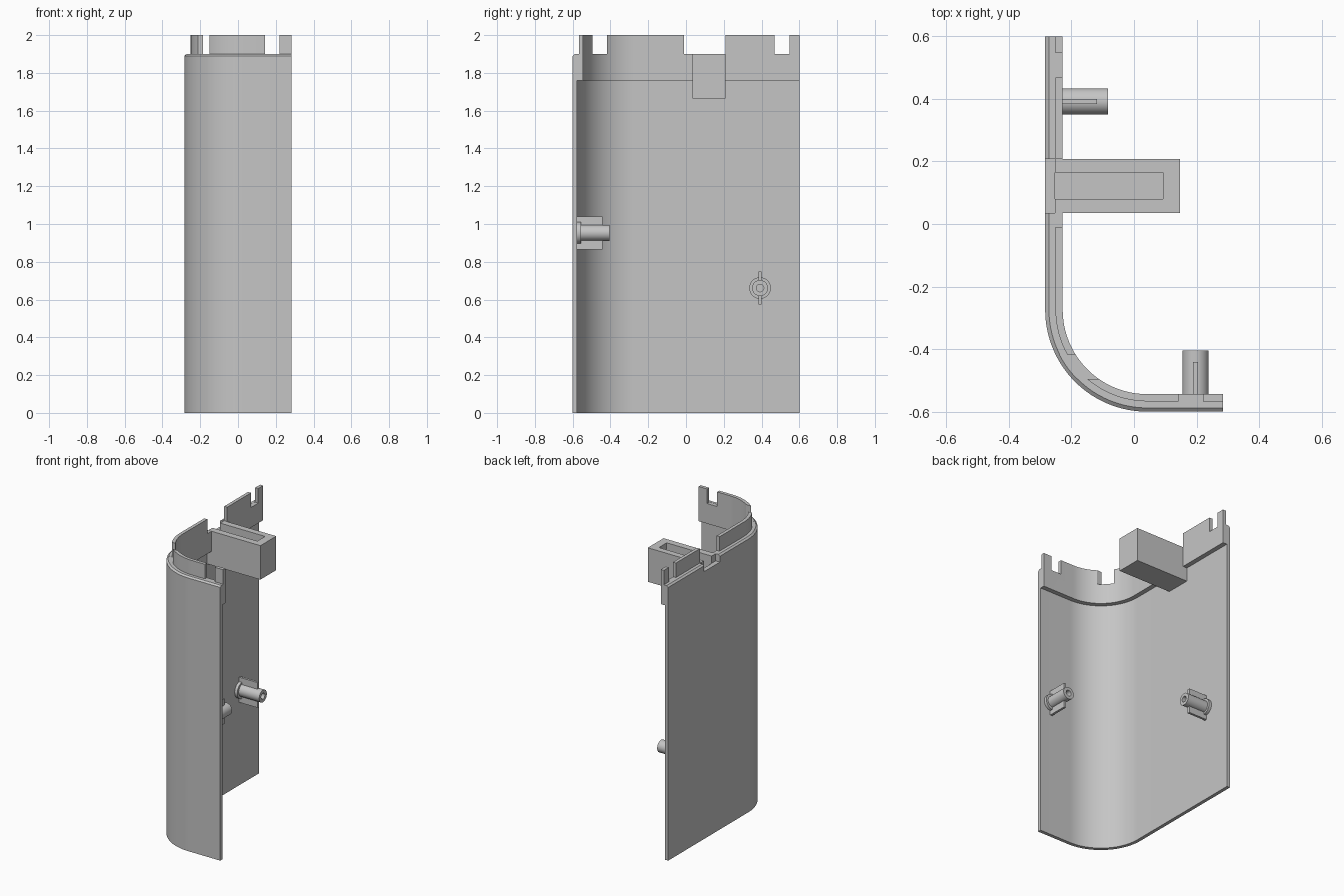
import bpy, bmesh, math
from mathutils import Matrix, Vector

cube = bpy.data.objects.get("Cube")
if cube:
    bpy.data.objects.remove(cube, do_unlink=True)

grey = bpy.data.materials.new("light_grey_plastic")
grey.use_nodes = True
colour = (0.56, 0.56, 0.56, 1)
grey.diffuse_color = colour
grey.node_tree.nodes["Principled BSDF"].inputs["Base Color"].default_value = colour


def make_object(name, bm, matrix=Matrix()):
    bmesh.ops.recalc_face_normals(bm, faces=bm.faces)
    mesh = bpy.data.meshes.new(name)
    bm.to_mesh(mesh)
    bm.free()
    mesh.transform(matrix)
    mesh.materials.append(grey)
    ob = bpy.data.objects.new(name, mesh)
    bpy.context.collection.objects.link(ob)
    return ob


def box(name, x, y, z, matrix=Matrix()):
    bm = bmesh.new()
    bmesh.ops.create_cube(bm, size=1)
    for v in bm.verts:
        for i, (low, high) in enumerate((x, y, z)):
            v.co[i] = low if v.co[i] < 0 else high
    return make_object(name, bm, matrix)


def cutter(name, x, y, z):
    ob = box(name, x, y, z)
    ob.hide_render = True
    ob.hide_viewport = True
    ob.display_type = 'WIRE'
    return ob


def sweep(rings, closed):
    """Skin a list of equal closed rings, capping the ends of an open run."""
    bm = bmesh.new()
    rows = [[bm.verts.new(p) for p in ring] for ring in rings]
    pairs = list(zip(rows, rows[1:])) + ([(rows[-1], rows[0])] if closed else [])
    for a, b in pairs:
        for i in range(len(a)):
            j = (i + 1) % len(a)
            bm.faces.new((a[i], a[j], b[j], b[i]))
    if not closed:
        bm.faces.new(rows[0])
        bm.faces.new(rows[-1])
    return bm


def smooth(ob):
    bpy.ops.object.select_all(action='DESELECT')
    ob.select_set(True)
    bpy.context.view_layer.objects.active = ob
    bpy.ops.object.shade_smooth_by_angle(angle=math.radians(30))


def cut(ob, cutters):
    for c in cutters:
        mod = ob.modifiers.new(c.name, 'BOOLEAN')
        mod.operation = 'DIFFERENCE'
        mod.solver = 'EXACT'
        mod.object = c


# Wall and rim: one cross-section (inset, height) swept round the corner
section = [(0, 0), (0, 1.89), (0.012, 1.9), (0.033, 1.9), (0.033, 2),
           (0.056, 2), (0.056, 1.76), (0.024, 1.76), (0.024, 0)]
centre = Vector((0.042, -0.274))
radius = 0.326
stations = [(Vector((centre.x - radius, 0.6)), Vector((1, 0)))]
steps = 32
for i in range(steps + 1):
    a = math.pi + math.pi / 2 * i / steps
    out = Vector((math.cos(a), math.sin(a)))
    stations.append((centre + out * radius, -out))
stations.append((Vector((0.284, -0.6)), Vector((0, 1))))
rings = [[(*(p + n * d), z) for d, z in section] for p, n in stations]
wall = make_object("curved_wall", sweep(rings, False))
smooth(wall)

# Notches in the rim
floor, above = 1.899, 2.1
rim_gaps = [
    cutter("rear_gap_cutter", (-0.255, -0.1), (0.468, 0.547), (floor, above)),
    cutter("socket_gap_cutter", (-0.255, -0.1), (-0.01, 0.208), (floor, above)),
    cutter("corner_gap_cutter", (-0.3, 0), (-0.495, -0.418), (floor, above)),
    cutter("front_gap_cutter", (0.143, 0.22), (-0.57, -0.4), (floor, above)),
]
wall_notch = cutter("wall_notch_cutter", (-0.4, -0.252), (0.035, 0.208), (1.85, above))
pocket = cutter("pocket_cutter", (-0.253, 0.092), (0.08, 0.165), (1.71, above))
cut(wall, rim_gaps + [wall_notch, pocket])

# Hollow socket block beside the rim
socket = box("socket_block", (-0.265, 0.147), (0.035, 0.208), (1.665, 1.9))
cut(socket, [wall_notch, pocket])


# Screw bosses with a collar, a bore and two ribs
def boss(name, base, direction, length):
    up, d = Vector((0, 0, 1)), Vector(direction)
    matrix = Matrix((up, d.cross(up), d)).transposed().to_4x4()
    matrix.translation = base
    profile = [(0.02, 0), (0.02, length), (0.042, length),
               (0.042, 0.022), (0.057, 0.022), (0.057, 0)]
    n = 40
    turns = [2 * math.pi * i / n for i in range(n)]
    rings = [[(r * math.cos(a), r * math.sin(a), h) for r, h in profile] for a in turns]
    smooth(make_object(name, sweep(rings, True), matrix))
    for label, x in (("upper", (0.035, 0.087)), ("lower", (-0.087, -0.035))):
        box(f"{name}_{label}_rib", x, (-0.008, 0.008), (0, length - 0.036), matrix)


boss("side_boss", (-0.262, 0.392, 0.661), (1, 0, 0), 0.179)
boss("front_boss", (0.197, -0.578, 0.953), (0, 1, 0), 0.173)
